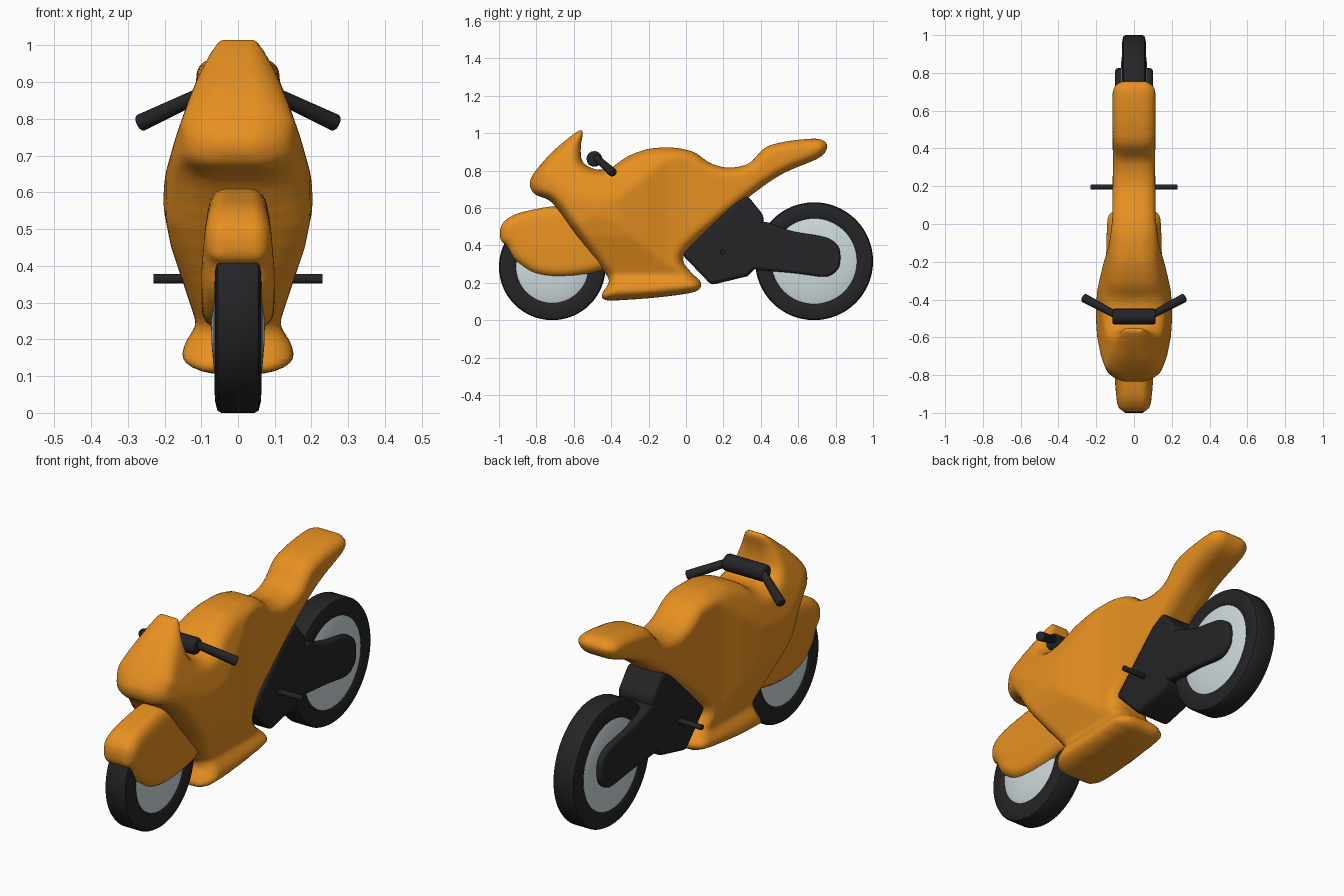
import bpy, bmesh, math
from mathutils import Vector
from mathutils.geometry import intersect_point_line

if "Cube" in bpy.data.objects:
    bpy.data.objects.remove(bpy.data.objects["Cube"])


def material(name, rgb):
    m = bpy.data.materials.new(name)
    m.diffuse_color = (*rgb, 1)
    m.use_nodes = True
    m.node_tree.nodes["Principled BSDF"].inputs["Base Color"].default_value = m.diffuse_color
    return m


ORANGE = material("orange", (0.80, 0.28, 0.015))
BLACK = material("black", (0.018, 0.018, 0.02))
SILVER = material("silver", (0.62, 0.70, 0.72))


def finish(bm, name, mat, angle=40):
    bmesh.ops.recalc_face_normals(bm, faces=bm.faces)
    me = bpy.data.meshes.new(name)
    bm.to_mesh(me)
    bm.free()
    ob = bpy.data.objects.new(name, me)
    bpy.context.collection.objects.link(ob)
    me.materials.append(mat)
    bpy.ops.object.select_all(action='DESELECT')
    bpy.context.view_layer.objects.active = ob
    ob.select_set(True)
    bpy.ops.object.shade_smooth_by_angle(angle=math.radians(angle))
    return ob


def rounded(pts, cut=0.2, steps=3):
    # corner cutting of a closed outline
    for _ in range(steps):
        out = []
        for i, a in enumerate(pts):
            b = pts[(i + 1) % len(pts)]
            for t in (cut, 1 - cut):
                out.append((a[0] + (b[0] - a[0]) * t, a[1] + (b[1] - a[1]) * t))
        pts = out
        cut = 0.25
    return pts


def slab(pts, half):
    bm = bmesh.new()
    f = bm.faces.new([bm.verts.new((-half, y, z)) for y, z in pts])
    new = bmesh.ops.extrude_face_region(bm, geom=[f])["geom"]
    bmesh.ops.translate(bm, vec=(2 * half, 0, 0),
                        verts=[v for v in new if isinstance(v, bmesh.types.BMVert)])
    return bm


def lerp(table, t):
    if t <= table[0][0]:
        return table[0][1]
    for (a, va), (b, vb) in zip(table, table[1:]):
        if t <= b:
            return va + (vb - va) * (t - a) / (b - a)
    return table[-1][1]


def edge_distance(outline, y, z):
    p, best = Vector((y, z, 0)), 9
    for i, a in enumerate(outline):
        a, b = Vector((*a, 0)), Vector((*outline[i - 1], 0))
        q, t = intersect_point_line(p, a, b)
        q = a if t < 0 else b if t > 1 else q
        best = min(best, (p - q).length)
    return best


def puffed(name, pts, width, radius, floor, voxel, mat):
    # side outline swollen to a width that depends on (y, z), rounded at its rim
    outline = rounded(pts)
    ob = finish(slab(outline, 0.1), name, mat)
    r = ob.modifiers.new("remesh", 'REMESH')
    r.mode, r.voxel_size, r.use_smooth_shade = 'VOXEL', voxel, True
    bpy.ops.object.modifier_apply(modifier=r.name)
    for v in ob.data.vertices:
        _, y, z = v.co
        d = min(edge_distance(outline, y, z) / radius, 1)
        f = floor + (1 - floor) * math.sqrt(1 - (1 - d) ** 2)
        v.co.x *= width(y, z) * f / 0.1
    s = ob.modifiers.new("smooth", 'SMOOTH')
    s.factor, s.iterations = 0.5, 7
    for p in ob.data.polygons:
        p.use_smooth = True
    return ob


def lathe(name, profile, centre, mat, segs=64):
    # profile of (x, radius) turned round the x axis
    bm = bmesh.new()
    vs = [bm.verts.new((x, 0, r)) for x, r in profile]
    es = [bm.edges.new(e) for e in zip(vs, vs[1:])]
    bmesh.ops.spin(bm, geom=vs + es, cent=(0, 0, 0), axis=(1, 0, 0),
                   angle=math.tau, steps=segs, use_duplicate=False)
    bmesh.ops.remove_doubles(bm, verts=bm.verts, dist=1e-5)
    ob = finish(bm, name, mat)
    ob.location = centre
    return ob


def rod(name, a, b, r1, r2, mat, sides=16, bevel=0.006):
    a, b = Vector(a), Vector(b)
    bm = bmesh.new()
    bmesh.ops.create_cone(bm, cap_ends=True, segments=sides, radius1=r1,
                          radius2=r2, depth=(b - a).length)
    ob = finish(bm, name, mat)
    ob.location = (a + b) / 2
    ob.rotation_euler = (b - a).to_track_quat('Z', 'Y').to_euler()
    m = ob.modifiers.new("bevel", 'BEVEL')
    m.width, m.segments = bevel, 2
    return ob


def plate(name, pts, half, bevel):
    ob = finish(slab(pts, half), name, BLACK)
    m = ob.modifiers.new("bevel", 'BEVEL')
    m.width, m.segments, m.limit_method = bevel, 3, 'ANGLE'
    m.angle_limit = math.radians(40)
    return ob


# Wheels
for name, y, R, rim in (("front", -0.715, 0.285, 0.195), ("rear", 0.685, 0.315, 0.23)):
    half = [(0.045, rim - 0.02), (0.058, rim), (0.064, rim + 0.025),
            (0.062, R - 0.03), (0.056, R - 0.006), (0.045, R)]
    lathe(name + "_tyre", half + [(-x, r) for x, r in reversed(half)], (0, y, R), BLACK)
    dome = [(0.074, 0), (0.072, rim * 0.5), (0.066, rim * 0.85), (0.056, rim + 0.003)]
    lathe(name + "_rim", dome + [(-x, r) for x, r in reversed(dome)], (0, y, R), SILVER)

# Fairing, tank, seat and belly pan as one body
body = [(-0.54, 1.045), (-0.565, 0.93), (-0.56, 0.84), (-0.48, 0.80), (-0.40, 0.81),
        (-0.32, 0.875), (-0.20, 0.92), (-0.06, 0.925), (0.05, 0.90), (0.12, 0.84),
        (0.22, 0.81), (0.34, 0.83), (0.42, 0.93), (0.55, 0.96), (0.72, 0.975),
        (0.765, 0.935), (0.73, 0.87), (0.52, 0.79), (0.36, 0.68), (-0.045, 0.345),
        (0.03, 0.25), (0.09, 0.20), (0.07, 0.15), (-0.15, 0.12), (-0.44, 0.10),
        (-0.46, 0.13), (-0.40, 0.21), (-0.44, 0.26), (-0.60, 0.47), (-0.72, 0.645),
        (-0.82, 0.67), (-0.845, 0.75), (-0.72, 0.90)]
BY_Y = [(-0.84, 0.10), (-0.78, 0.145), (-0.7, 0.175), (-0.6, 0.195), (-0.48, 0.203),
        (-0.35, 0.195), (-0.22, 0.165), (-0.1, 0.13), (0.02, 0.115), (0.3, 0.112), (0.8, 0.115)]
BY_Z = [(0.1, 0.14), (0.15, 0.155), (0.19, 0.145), (0.24, 0.112), (0.35, 0.148),
        (0.45, 0.182), (0.57, 0.206), (0.65, 0.198), (0.75, 0.17), (0.85, 0.135),
        (0.95, 0.095), (1.03, 0.075)]


def body_width(y, z):
    wy = lerp(BY_Y, y)
    if z < 0.25:
        wy = max(wy, 0.15)
    return wy if y > 0.2 else min(wy, lerp(BY_Z, z))


puffed("body_fairing", body, body_width, 0.05, 0.5, 0.013, ORANGE)

# Front mudguard wrapped over the wheel
guard = [(-0.995, 0.42), (-0.995, 0.51), (-0.92, 0.57), (-0.70, 0.615), (-0.55, 0.60),
         (-0.42, 0.40), (-0.42, 0.27), (-0.55, 0.24), (-0.69, 0.225), (-0.82, 0.245),
         (-0.93, 0.33), (-0.96, 0.405)]
puffed("front_mudguard", guard,
       lambda y, z: min(lerp([(0.25, 0.098), (0.38, 0.1), (0.5, 0.09), (0.6, 0.075)], z),
                        lerp([(-1, 0.085), (-0.85, 0.1)], y)),
       0.05, 0.6, 0.012, ORANGE)

# Engine block and swing arm
plate("engine_block", [(-0.02, 0.35), (0.135, 0.188), (0.33, 0.235), (0.37, 0.275),
                       (0.41, 0.40), (0.415, 0.56), (0.33, 0.665), (0.25, 0.62)], 0.1, 0.02)
plate("swing_arm", rounded([(0.30, 0.50), (0.42, 0.535), (0.55, 0.475), (0.76, 0.445),
                            (0.825, 0.39), (0.825, 0.28), (0.76, 0.225), (0.60, 0.25),
                            (0.36, 0.27), (0.30, 0.30)]), 0.1, 0.015)

# Handlebar and foot pegs
rod("handlebar_clamp", (-0.115, -0.49, 0.862), (0.115, -0.49, 0.862), 0.042, 0.042, BLACK, 16, 0.012)
for side, s in (("left", 1), ("right", -1)):
    rod(side + "_grip", (s * 0.09, -0.485, 0.872), (s * 0.268, -0.39, 0.788), 0.019, 0.024, BLACK)
    rod(side + "_foot_peg", (s * 0.08, 0.195, 0.365), (s * 0.23, 0.195, 0.365),
        0.014, 0.014, BLACK, 10, 0.003)
